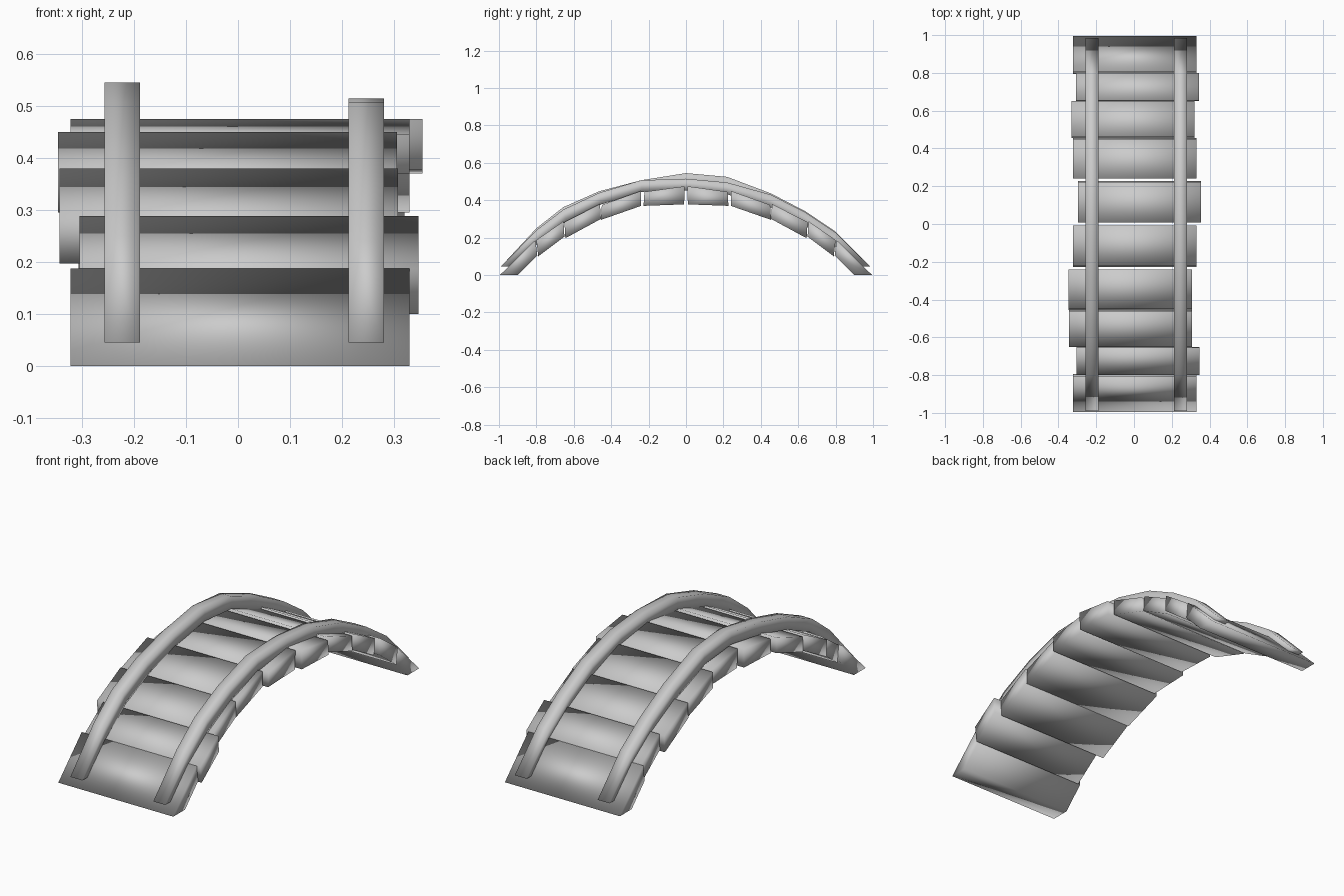
import bpy, bmesh

old = bpy.data.objects.get("Cube")
if old:
    bpy.data.objects.remove(old, do_unlink=True)

grey = bpy.data.materials.new("plain_grey")
grey.use_nodes = True
GREY = (0.6, 0.6, 0.6, 1)
grey.diffuse_color = GREY
grey.node_tree.nodes["Principled BSDF"].inputs["Base Color"].default_value = GREY


def sweep(name, x0, x1, sections):
    """Box strip from (y, z_top, y_bottom, z_bottom) sections, soft shaded."""
    bm = bmesh.new()
    rings = []
    for y, z, yb, zb in sections:
        corners = ((x0, yb, zb), (x1, yb, zb), (x1, y, z), (x0, y, z))
        rings.append([bm.verts.new(c) for c in corners])
    for a, b in zip(rings, rings[1:]):
        for i in range(4):
            j = (i + 1) % 4
            bm.faces.new((a[i], a[j], b[j], b[i]))
    bm.faces.new(rings[0])
    bm.faces.new(rings[-1])
    bmesh.ops.recalc_face_normals(bm, faces=bm.faces)
    for f in bm.faces:
        f.smooth = True
    mesh = bpy.data.meshes.new(name)
    bm.to_mesh(mesh)
    bm.free()
    mesh.materials.append(grey)
    obj = bpy.data.objects.new(name, mesh)
    bpy.context.collection.objects.link(obj)


# Half of the arch: outer and inner section of each plank, front to middle
half = [
    ((-0.995, 0.0, -0.9, 0.0), (-0.805, 0.187, -0.795, 0.105)),
    ((-0.8, 0.187, -0.79, 0.1), (-0.655, 0.288, -0.65, 0.205)),
    ((-0.65, 0.283, -0.645, 0.197), (-0.46, 0.38, -0.455, 0.3)),
    ((-0.45, 0.375, -0.455, 0.295), (-0.24, 0.45, -0.24, 0.37)),
    ((-0.222, 0.445, -0.227, 0.37), (-0.007, 0.475, -0.01, 0.378)),
]


def flip(s):
    return (-s[0], s[1], -s[2], s[3])


planks = half + [(flip(b), flip(a)) for a, b in reversed(half)]

# Planks, slightly shifted sideways from one another
shifts = (0, 0.017, -0.022, -0.024, 0, 0.025, 0, -0.01, 0.015, 0)
for i, (ends, dx) in enumerate(zip(planks, shifts)):
    sweep(f"plank_{i + 1}", -0.322 + dx, 0.33 + dx, ends)

# Handrail beams following the arch
ys = (-0.99, -0.8, -0.656, -0.464, -0.24, 0, 0.22, 0.453, 0.64, 0.8, 0.985)
right_tops = (0.045, 0.25, 0.363, 0.448, 0.507, 0.545, 0.525, 0.437, 0.34, 0.232, 0.045)
left_tops = (0.045, 0.24, 0.35, 0.44, 0.507, 0.515, 0.495, 0.43, 0.335, 0.228, 0.045)
for name, x, tops in (("right_rail", -0.223, right_tops), ("left_rail", 0.247, left_tops)):
    sections = []
    for i, (y, z) in enumerate(zip(ys, tops)):
        if i in (0, len(ys) - 1):
            sections.append((y, z, y * 0.95, z))
        else:
            sections.append((y, z, y * 0.975, z - 0.062))
    sweep(name, x - 0.034, x + 0.034, sections)
